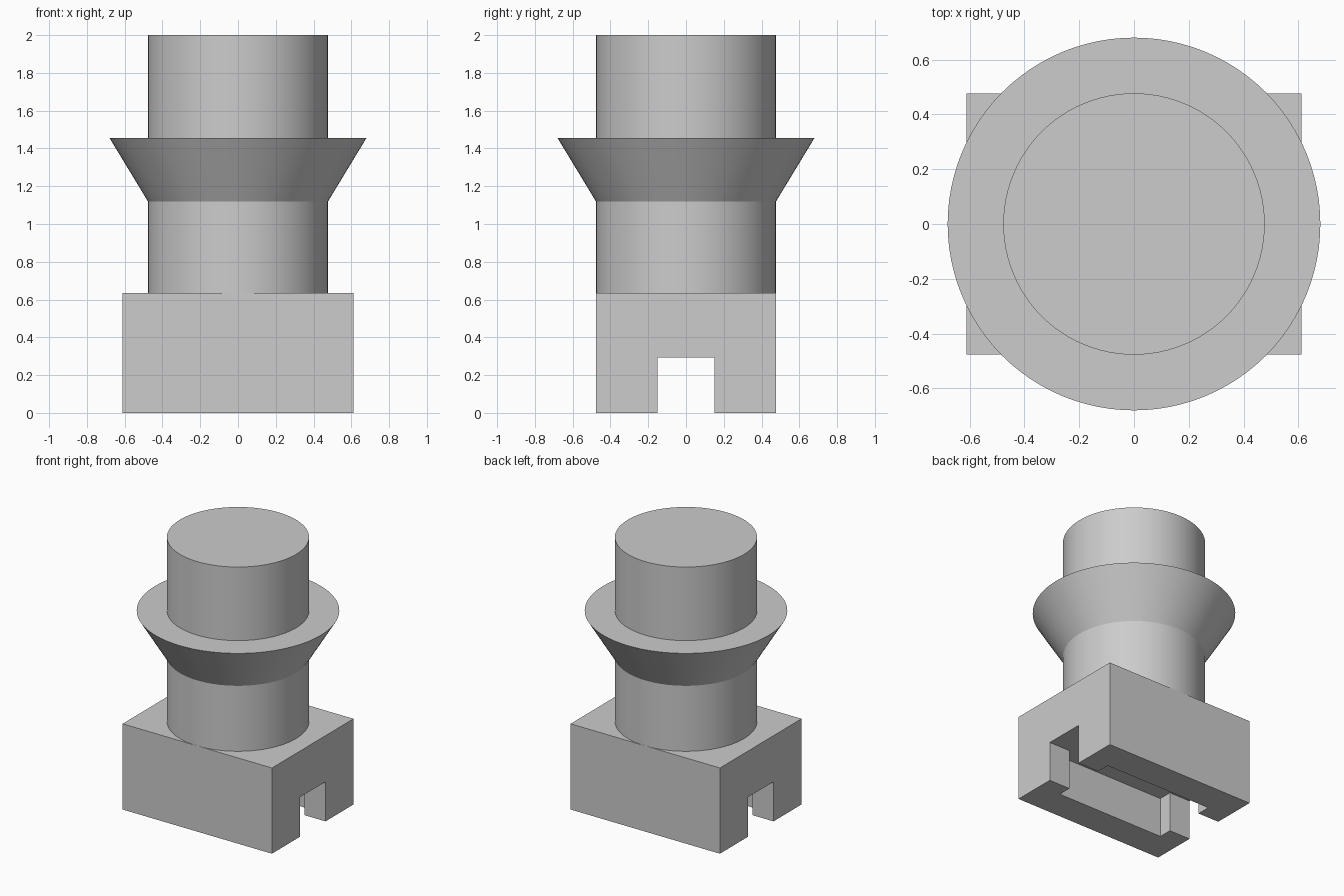
import bpy, bmesh, math

if "Cube" in bpy.data.objects:
    bpy.data.objects.remove(bpy.data.objects["Cube"])

GREY = bpy.data.materials.new("light_grey")
GREY.diffuse_color = (0.604, 0.604, 0.604, 1)
GREY.use_nodes = True
GREY.node_tree.nodes["Principled BSDF"].inputs["Base Color"].default_value = GREY.diffuse_color

R = 0.477        # shaft radius, also half the depth of the base
BASE_TOP = 0.635


def finish(name, bm):
    bmesh.ops.recalc_face_normals(bm, faces=bm.faces)
    mesh = bpy.data.meshes.new(name)
    bm.to_mesh(mesh)
    bm.free()
    mesh.materials.append(GREY)
    obj = bpy.data.objects.new(name, mesh)
    bpy.context.collection.objects.link(obj)
    return obj


def prism(name, outline, z0, z1):
    bm = bmesh.new()
    face = bm.faces.new([bm.verts.new((x, y, z0)) for x, y in outline])
    top = bmesh.ops.extrude_face_region(bm, geom=[face])["geom"]
    verts = [v for v in top if isinstance(v, bmesh.types.BMVert)]
    bmesh.ops.translate(bm, verts=verts, vec=(0, 0, z1 - z0))
    return finish(name, bm)


# Rectangular base
X = 0.612
base = prism("base", [(-X, -R), (X, -R), (X, R), (-X, R)], 0, BASE_TOP)

# Underside slot: a narrow channel end to end, widened in the middle
px, py, sy, ex = 0.44, 0.25, 0.15, 0.8
right = [(px, -py), (px, -sy), (ex, -sy), (ex, sy), (px, sy), (px, py)]
slot = prism("slot_cutter", right + [(-x, -y) for x, y in right], -0.2, 0.293)
slot.hide_render = True
cut = base.modifiers.new("slot", "BOOLEAN")
cut.operation, cut.solver, cut.object = "DIFFERENCE", "EXACT", slot
bpy.context.view_layer.objects.active = base
bpy.ops.object.modifier_apply(modifier=cut.name)
bpy.data.objects.remove(slot)

# Round shaft with a flared collar, turned from one profile
profile = [(R, BASE_TOP), (R, 1.12), (0.68, 1.455), (R, 1.455), (R, 2.0)]
N = 96
bm = bmesh.new()
rings = [[bm.verts.new((r * math.cos(2 * math.pi * i / N),
                        r * math.sin(2 * math.pi * i / N), z))
          for i in range(N)] for r, z in profile]
for lo, hi in zip(rings, rings[1:]):
    for i in range(N):
        j = (i + 1) % N
        bm.faces.new((lo[i], lo[j], hi[j], hi[i]))
bm.faces.new(rings[-1])
shaft = finish("collared_shaft", bm)

bpy.ops.object.select_all(action="DESELECT")
shaft.select_set(True)
bpy.context.view_layer.objects.active = shaft
bpy.ops.object.shade_smooth_by_angle(angle=math.radians(25))
